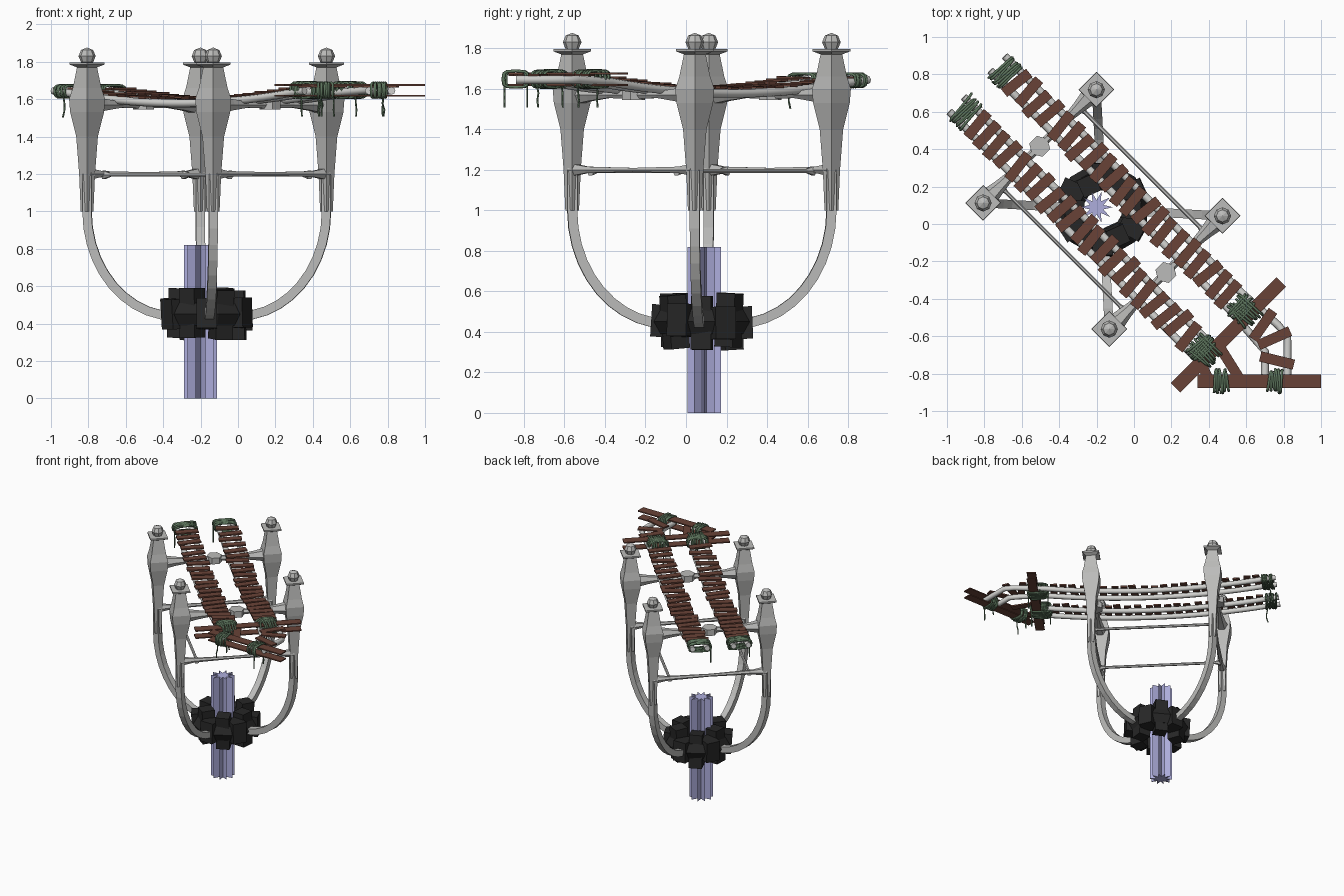
import bpy, bmesh, math, random
from mathutils import Vector, Matrix

random.seed(4)
if "Cube" in bpy.data.objects:
    bpy.data.objects.remove(bpy.data.objects["Cube"], do_unlink=True)


def material(name, rgb):
    m = bpy.data.materials.new(name)
    m.use_nodes = True
    m.diffuse_color = (*rgb, 1)
    m.node_tree.nodes["Principled BSDF"].inputs["Base Color"].default_value = (*rgb, 1)
    return m


STONE = material("grey stone", (0.5, 0.5, 0.49))
RAIL = material("pale rail", (0.64, 0.64, 0.62))
WOOD = material("brown wood", (0.14, 0.055, 0.038))
ROPE = material("green rope", (0.11, 0.18, 0.11))
ROCK = material("black rock", (0.02, 0.02, 0.02))
BEAM = material("lavender beam", (0.42, 0.42, 0.72))

# The walkway runs along U, crosswise is V
U = Vector((1, -1, 0)).normalized()
V = Vector((1, 1, 0)).normalized()
Z = Vector((0, 0, 1))
C = Vector((-0.167, 0.078, 0))


def at(u, v, z):
    return C + U * u + V * v + Z * z


def finish(name, bm, mat, smooth=False):
    bmesh.ops.recalc_face_normals(bm, faces=bm.faces)
    mesh = bpy.data.meshes.new(name)
    bm.to_mesh(mesh)
    bm.free()
    mesh.materials.append(mat)
    for p in mesh.polygons:
        p.use_smooth = smooth and len(p.vertices) == 4
    ob = bpy.data.objects.new(name, mesh)
    bpy.context.collection.objects.link(ob)
    return ob


def sweep(bm, path, radii, ref, sides=8, phase=0.0, closed=False):
    """Sweep a regular polygon of changing radius along a path."""
    n = len(path)
    if not isinstance(radii, list):
        radii = [radii] * n
    rings = []
    for i, p in enumerate(path):
        nxt = path[(i + 1) % n] if closed else path[min(i + 1, n - 1)]
        prv = path[i - 1] if closed else path[max(i - 1, 0)]
        t = (nxt - prv).normalized()
        a = t.cross(ref).normalized()
        b = t.cross(a)
        angles = [phase + math.tau * k / sides for k in range(sides)]
        rings.append([bm.verts.new(p + radii[i] * (a * math.cos(w) + b * math.sin(w))) for w in angles])
    for i in range(n if closed else n - 1):
        r, s = rings[i], rings[(i + 1) % n]
        for k in range(sides):
            j = (k + 1) % sides
            bm.faces.new((r[k], r[j], s[j], s[k]))
    if not closed:
        bm.faces.new(rings[0])
        bm.faces.new(rings[-1])


def box(bm, centre, size, yaw, tilt=0.0):
    m = (Matrix.Translation(centre) @ Matrix.Rotation(yaw, 4, "Z")
         @ Matrix.Rotation(tilt, 4, "Y") @ Matrix.Diagonal((*size, 1)))
    bmesh.ops.create_cube(bm, size=1, matrix=m)


# Light beam: star-shaped column
bm = bmesh.new()
spikes = 10
star = []
for k in range(spikes * 2):
    r = 0.088 if k % 2 == 0 else 0.038
    w = math.tau * k / (spikes * 2)
    star.append(bm.verts.new((-0.2 + r * math.cos(w), 0.09 + r * math.sin(w), 0)))
base = bm.faces.new(star)
top = bmesh.ops.extrude_face_region(bm, geom=[base])["geom"]
bmesh.ops.translate(bm, verts=[g for g in top if isinstance(g, bmesh.types.BMVert)], vec=(0, 0, 0.82))
finish("light_beam", bm, BEAM)

# Rock collar: faceted ring with alternating blocks
bm = bmesh.new()
loop = [at(0.175 * math.cos(math.tau * k / 12), 0.175 * math.sin(math.tau * k / 12), 0.45) for k in range(12)]
sweep(bm, loop, 0.07, Z, 6, 0, True)
for k in range(12):
    w = math.tau * k / 12
    r, size = ((0.155, (0.1, 0.1, 0.265)), (0.185, (0.13, 0.11, 0.16)))[k % 2]
    pos = C + Vector((r * math.cos(w), r * math.sin(w), 0.45 + random.uniform(-0.01, 0.01)))
    box(bm, pos, size, w + random.uniform(-0.12, 0.12), random.uniform(-0.1, 0.1))
finish("rock_collar", bm, ROCK)

# Four arms, posts and finials
PU, PV = 0.477, 0.428
POST = [(1.0, .024), (1.2, .03), (1.4, .041), (1.53, .064), (1.6, .068), (1.66, .054),
        (1.77, .038), (1.785, .066), (1.797, .066)]
for su in (-1, 1):
    for sv in (-1, 1):
        foot = at(su * PU, sv * PV, 0)
        out = foot - C
        reach = out.length
        out.normalize()
        bm = bmesh.new()
        arc = [math.pi / 2 * k / 10 for k in range(11)]
        path = [C + out * (0.17 + (reach - 0.17) * math.sin(w)) + Z * (1.0 - 0.56 * math.cos(w)) for w in arc]
        path.append(foot + Z * 1.2)
        sweep(bm, path, 0.034, out.cross(Z), 4, math.pi / 4)
        finish("arm", bm, STONE)
        bm = bmesh.new()
        sweep(bm, [foot + Z * z for z, h in POST], [h * math.sqrt(2) for z, h in POST], U, 4, math.pi / 4)
        finish("post", bm, STONE)
        bm = bmesh.new()
        bmesh.ops.create_uvsphere(bm, u_segments=8, v_segments=4, radius=0.046,
                                  matrix=Matrix.Translation(foot + Z * 1.83))
        finish("finial", bm, STONE)

# Crossbars between post pairs: upper with central boss, lower plain
for su in (-1, 1):
    bm = bmesh.new()
    steps = [-1, -0.7, -0.4, -0.12, 0.12, 0.4, 0.7, 1]
    sweep(bm, [at(su * PU, PV * s, 1.57) for s in steps],
          [.06, .035, .018, .022, .022, .018, .035, .06], Z, 6)
    sweep(bm, [at(su * PU, 0, z) for z in (1.545, 1.595)], 0.058, U, 6)
    finish("upper_crossbar", bm, STONE)
    bm = bmesh.new()
    sweep(bm, [at(su * PU, PV * s, 1.2) for s in (-1, -0.75, 0, 0.75, 1)],
          [.036, .018, .011, .018, .036], Z, 6)
    finish("lower_crossbar", bm, STONE)

# Long tie rods
for sv in (-1, 1):
    bm = bmesh.new()
    sweep(bm, [at(PU * s, 0.3 * sv, 1.195) for s in (-1, -0.9, 0.9, 1)], [.026, .011, .011, .026], Z, 6)
    finish("tie_rod", bm, STONE)


# Sagging walkways: rails and planks
def sag(u):
    return 1.577 + 0.068 * min(1, (u / 0.93) ** 2)


YAW = math.pi / 4
for side in (-1, 1):
    for off in (-0.055, 0.055):
        v = side * 0.155 + off
        path = [at(u, v, sag(u)) for u in [-0.95 + 0.1 * k for k in range(20)]]
        if side > 0:
            # the far walkway bends forward at its end
            x, y = (0.82, -0.6) if off > 0 else (0.7, -0.68)
            path = path[:-1] + [Vector((x - 0.05, y + 0.06, 1.645)), Vector((x, y, 1.645)),
                                Vector((x, -0.84, 1.645))]
        bm = bmesh.new()
        sweep(bm, path, 0.021, Z, 8)
        finish("rail", bm, RAIL, True)
    bm = bmesh.new()
    for k in range(21):
        u = -0.8 + 0.08 * k + random.uniform(-0.008, 0.008)
        pos = at(u, side * 0.155 + random.uniform(-0.012, 0.012), sag(u) + 0.028)
        box(bm, pos, (0.172, 0.055, 0.011), YAW + random.uniform(-0.12, 0.12), random.uniform(-0.04, 0.04))
    finish("planks", bm, WOOD)

# Loose planks at the broken end: x, y, angle in degrees
bm = bmesh.new()
for x, y, deg in ((0.69, -0.54, 55), (0.75, -0.61, 24), (0.765, -0.73, -14), (0.375, -0.78, -65), (0.51, -0.74, -58)):
    box(bm, Vector((x, y, 1.668)), (0.185, 0.055, 0.011), math.radians(deg))
finish("loose_planks", bm, WOOD)

# Paired long boards clamping the ends
for name, pos, length, yaw in (("diagonal_board", at(0.95, 0, 0), 0.8, YAW),
                               ("front_board", Vector((0.67, -0.84, 0)), 0.66, 0)):
    bm = bmesh.new()
    for z in (1.676, 1.618):
        box(bm, pos + Z * z, (length, 0.072, 0.009), yaw)
    finish(name, bm, WOOD)


# Rope bindings
def binding(pos, along, across, half_across, width, half_z, strands=0):
    bm = bmesh.new()
    count = 7
    for k in range(count):
        base = pos + along * (width * (k / (count - 1) - 0.5))
        skew = random.uniform(-0.012, 0.012)
        h = half_across + random.uniform(-0.008, 0.008)
        path = []
        for i in range(12):
            c, s = math.cos(math.tau * i / 12), math.sin(math.tau * i / 12)
            path.append(base + across * (h * math.copysign(abs(c) ** 0.5, c)) + along * (skew * c)
                        + Z * (half_z * math.copysign(abs(s) ** 0.5, s)))
        sweep(bm, path, 0.0075, along, 5, 0, True)
    for k in range(strands):
        start = pos + along * random.uniform(-0.05, 0.05) + across * (half_across * (1 if k % 2 else -1))
        path = [start + along * random.uniform(-0.008, 0.008) - Z * (0.035 * i) for i in range(5)]
        sweep(bm, path, 0.005, U, 5)
    finish("rope_binding", bm, ROPE, True)


for side in (-1, 1):
    binding(at(-0.885, side * 0.15, 1.642), U, V, 0.085, 0.075, 0.032, 1)
    binding(at(0.92, side * 0.15, 1.648), V, U, 0.075, 0.1, 0.042, 2)
    binding(at(0.9, side * 0.15, 1.65), U, V, 0.07, 0.07, 0.04)
for x in (0.465, 0.755):
    binding(Vector((x, -0.84, 1.648)), Vector((1, 0, 0)), Vector((0, 1, 0)), 0.056, 0.065, 0.04, 2)
